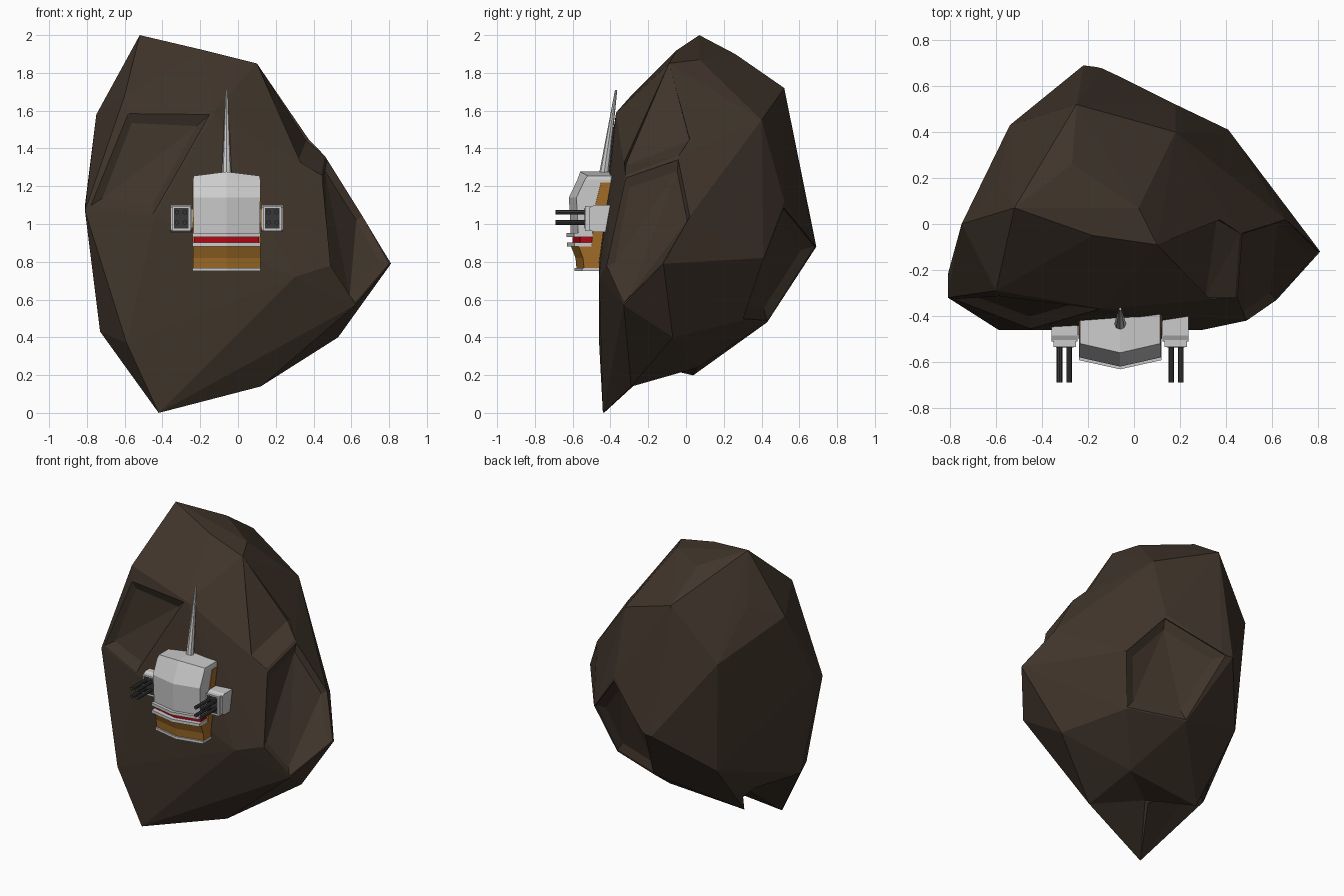
import bpy, bmesh, math
from mathutils import Vector as V

if "Cube" in bpy.data.objects:
    bpy.data.objects.remove(bpy.data.objects["Cube"])


def mat(name, rgb):
    m = bpy.data.materials.new(name)
    m.diffuse_color = (*rgb, 1)
    m.use_nodes = True
    m.node_tree.nodes["Principled BSDF"].inputs["Base Color"].default_value = m.diffuse_color
    return m


ROCK = mat("rock_brown", (0.051, 0.035, 0.024))
ORANGE = mat("hull_orange", (0.35, 0.15, 0.02))
RED = mat("band_red", (0.45, 0.002, 0.006))
DARK = mat("gun_dark", (0.04, 0.04, 0.04))
CX = -0.06  # turret centre line


def finish(name, bm, material=None):
    bmesh.ops.recalc_face_normals(bm, faces=bm.faces)
    me = bpy.data.meshes.new(name)
    bm.to_mesh(me)
    bm.free()
    ob = bpy.data.objects.new(name, me)
    bpy.context.collection.objects.link(ob)
    if material:
        me.materials.append(material)
    return ob


def hull(name, pts, material=None):
    bm = bmesh.new()
    for p in pts:
        bm.verts.new(p)
    bmesh.ops.convex_hull(bm, input=bm.verts[:])
    bmesh.ops.delete(bm, geom=[v for v in bm.verts if not v.link_faces], context='VERTS')
    bmesh.ops.dissolve_limit(bm, angle_limit=math.radians(1), verts=bm.verts[:], edges=bm.edges[:])
    return finish(name, bm, material)


def cut(target, pts):
    tool = hull("cutter", pts, ROCK)
    tool.hide_render = True
    mod = target.modifiers.new("cut", 'BOOLEAN')
    mod.operation, mod.solver, mod.object = 'DIFFERENCE', 'EXACT', tool
    bpy.context.view_layer.objects.active = target
    bpy.ops.object.modifier_apply(modifier=mod.name)
    bpy.data.objects.remove(tool)


def dent(target, poly, depth, shrink):
    poly = [V(p) for p in poly]
    c = sum(poly, V()) / len(poly)
    n = sum(((a - c).cross(b - c) for a, b in zip(poly, poly[1:] + poly[:1])), V()).normalized()
    if n.dot(c - V((0, 0, 1))) < 0:
        n = -n
    cut(target, [p + n * 0.12 for p in poly] + poly
        + [c + (p - c) * shrink - n * depth for p in poly])


# Asteroid: faceted hull
rock = hull("asteroid", [
    (-.52, .07, 2.0), (-.18, -.05, 1.92), (.10, -.09, 1.85), (-.27, .26, 1.90), (.02, .07, 1.87),
    (-.25, .52, 1.72), (-.59, .18, 1.68), (-.60, -.29, 1.68), (-.75, 0, 1.58), (-.54, .43, 1.36),
    (.18, .40, 1.55), (.18, .52, 1.12), (.41, .41, .82), (-.22, .69, .88), (-.14, .68, .88), (-.06, .43, .48),
    (.31, .30, .49), (-.50, .38, .60), (.46, -.04, 1.36), (.44, -.32, 1.26), (.66, .02, 1.04),
    (.81, -.12, .79), (.62, -.33, .57), (.49, -.42, .78), (.53, -.07, .40), (.12, -.29, .14),
    (.08, .06, .24), (-.47, .04, .20), (-.42, -.44, 0), (-.73, -.20, .43), (-.59, -.46, .37),
    (.30, -.46, .72), (-.81, -.22, 1.10), (-.81, -.32, 1.07), (-.44, -.46, 1.04), (-.13, -.37, 1.59)],
    ROCK)
# Sunken facets: front left, right, back
dent(rock, [(-.79, -.33, 1.09), (-.59, -.32, 1.60), (-.15, -.37, 1.58), (-.45, -.455, 1.05)], .035, .78)
dent(rock, [(.45, -.33, 1.24), (.47, -.04, 1.34), (.66, .02, 1.04), (.80, -.12, .79),
            (.62, -.33, .58), (.49, -.42, .78)], .03, .87)
dent(rock, [(.18, .51, 1.09), (.40, .40, .82), (.31, .30, .50), (-.06, .43, .49), (-.17, .68, .88)], .03, .80)
# Notch on the right shoulder, hollows underneath and at the lower left
cut(rock, [(.36, .02, 1.44), (.31, -.32, 1.31), (.461, -.04, 1.36), (.441, -.32, 1.26),
           (.10, -.09, 1.851), (.6, 0, 1.6), (.55, -.4, 1.5)])
cut(rock, [(-.24, -.18, .25), (-.42, -.44, -.005), (.12, -.29, .138), (-.47, .04, .198),
           (.08, .06, .238), (-.3, 0, -.3)])
cut(rock, [(-.60, -.12, .48), (-.42, -.44, -.005), (-.47, .04, .198), (-.73, -.20, .425),
           (-.24, -.18, .22), (-.54, .14, .33), (-.9, 0, .0)])


# Bow-fronted loft; levels are (z, front y, back y, half width)
def loft(name, levels, material=None, peak=0.0):
    bm = bmesh.new()
    rings = []
    for i, (z, f, b, w) in enumerate(levels):
        up = peak if i == len(levels) - 1 else 0
        plan = [(-w, f + .04, 0), (0, f, up), (w, f + .04, 0), (w, b, 0), (0, b, up), (-w, b, 0)]
        rings.append([bm.verts.new((CX + x, y, z + d)) for x, y, d in plan])
    for r, s in zip(rings, rings[1:]):
        for i in range(6):
            j = (i + 1) % 6
            bm.faces.new((r[i], r[j], s[j], s[i]))
    for r in (rings[0], rings[-1]):
        bm.faces.new((r[0], r[1], r[4], r[5]))
        bm.faces.new((r[1], r[2], r[3], r[4]))
    return finish(name, bm, material)


# Turret body, bottom to top
loft("turret_foot", [(.75, -.59, -.40, .18), (.768, -.59, -.40, .18)])
loft("turret_base", [(.768, -.58, -.40, .178), (.82, -.585, -.40, .178), (.885, -.61, -.40, .178)], ORANGE)
loft("lower_rim", [(.882, -.63, -.46, .18), (.902, -.63, -.46, .18)])
loft("red_band", [(.90, -.60, -.42, .172), (.935, -.60, -.42, .172)], RED)
loft("upper_rim", [(.932, -.632, -.46, .18), (.952, -.632, -.46, .18)])
loft("turret_head", [(.95, -.61, -.40, .176), (1.14, -.62, -.39, .178), (1.235, -.575, -.37, .178),
                     (1.255, -.56, -.375, .174)], None, .022)
loft("side_panels", [(.88, -.54, -.39, .181), (1.10, -.52, -.38, .181), (1.22, -.49, -.375, .181)], ORANGE)


def box(name, x, y, z, material=None, chamfer=0):
    pts = []
    for a in x:
        for c in z:
            s = chamfer if c == z[0] else -chamfer
            pts += [(a, y[0], c + s), (a, y[0] + chamfer * 2, c), (a, y[1], c)]
    return hull(name, pts, material)


# Gun pods on both sides with four barrels each
for side, label in ((-1, "left"), (1, "right")):
    def span(a, b):
        return sorted((CX + side * a, CX + side * b))
    box(label + "_pod", span(.185, .298), (-.51, -.385), (.957, 1.10), None, .012)
    box(label + "_pod_front", span(.192, .29), (-.535, -.505), (.962, 1.095))
    box(label + "_pod_mount", span(.15, .20), (-.48, -.39), (.98, 1.08))
    box(label + "_gun_plate", span(.203, .28), (-.538, -.52), (.975, 1.085), DARK)
    for i, off in enumerate((.222, .264)):
        for j, z in enumerate((1.008, 1.062)):
            bpy.ops.mesh.primitive_cylinder_add(
                vertices=8, radius=.012, depth=.17, rotation=(math.pi / 2, 0, 0),
                location=(CX + side * off, -.605, z))
            gun = bpy.context.object
            gun.name = f"{label}_barrel_{i}{j}"
            gun.data.materials.append(DARK)

# Antenna: slanted tapering spike
a, b = V((CX, -.435, 1.26)), V((CX, -.37, 1.71))
bpy.ops.mesh.primitive_cone_add(vertices=8, radius1=.026, radius2=.006, depth=(b - a).length,
                                location=(a + b) / 2, rotation=(b - a).to_track_quat('Z', 'Y').to_euler())
bpy.context.object.name = "antenna"
